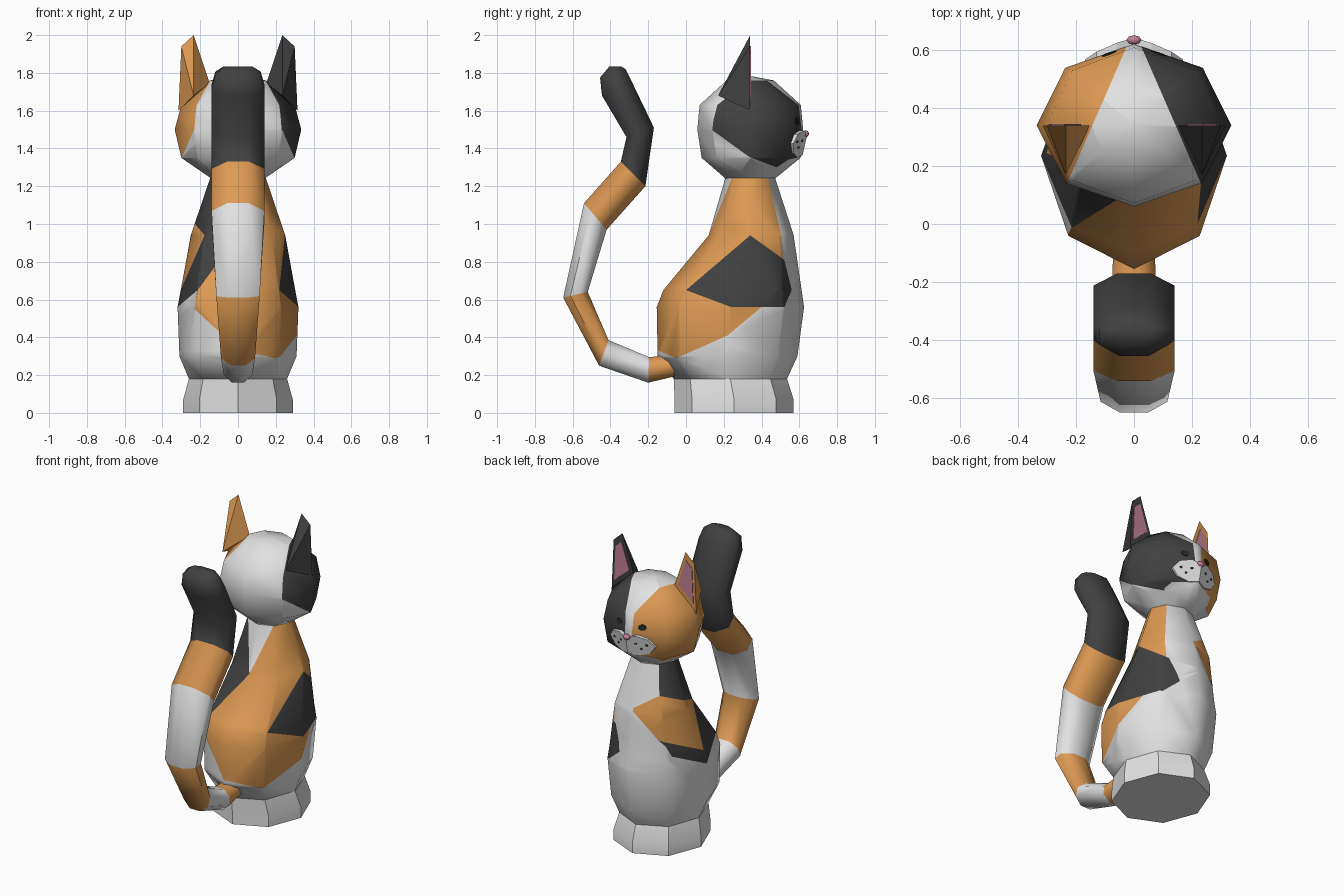
import bpy, bmesh, math
from mathutils import Vector
from mathutils.geometry import intersect_point_line

if "Cube" in bpy.data.objects:
    bpy.data.objects.remove(bpy.data.objects["Cube"])

# Colours
COLOURS = [("white_fur", (0.76, 0.76, 0.76)), ("orange_fur", (0.72, 0.32, 0.085)),
           ("black_fur", (0.052, 0.052, 0.052)), ("soft_pink", (0.55, 0.22, 0.30)),
           ("dark_eye", (0.02, 0.022, 0.02))]
MATS = []
for name, c in COLOURS:
    m = bpy.data.materials.new(name)
    m.diffuse_color = (*c, 1)
    m.use_nodes = True
    m.node_tree.nodes["Principled BSDF"].inputs["Base Color"].default_value = m.diffuse_color
    MATS.append(m)
WHITE, ORANGE, BLACK, PINK, DARK = range(5)


def finish(bm, name, smooth=None):
    bmesh.ops.recalc_face_normals(bm, faces=bm.faces)
    me = bpy.data.meshes.new(name)
    bm.to_mesh(me)
    bm.free()
    for m in MATS:
        me.materials.append(m)
    ob = bpy.data.objects.new(name, me)
    bpy.context.collection.objects.link(ob)
    if smooth:
        bpy.ops.object.select_all(action='DESELECT')
        ob.select_set(True)
        bpy.context.view_layer.objects.active = ob
        bpy.ops.object.shade_smooth_by_angle(angle=math.radians(smooth))
    return ob


def skin(bm, rings, mats=None):
    """Join rings of points into a capped tube."""
    vs = [[bm.verts.new(p) for p in r] for r in rings]
    n = len(vs[0])
    for i in range(len(vs) - 1):
        for k in range(n):
            f = bm.faces.new((vs[i][k], vs[i][(k + 1) % n], vs[i + 1][(k + 1) % n], vs[i + 1][k]))
            f.material_index = mats[i] if mats else WHITE
    for r, j in ((vs[0], 0), (vs[-1], -1)):
        bm.faces.new(r).material_index = mats[j] if mats else WHITE


def loft(rows):
    """Eight-sided upright form from rows of z, x radius, y centre, y radius."""
    bm = bmesh.new()
    skin(bm, [[(xr * math.cos(k * math.pi / 4), yc + yr * math.sin(k * math.pi / 4), z)
               for k in range(8)] for z, xr, yc, yr in rows])
    bmesh.ops.recalc_face_normals(bm, faces=bm.faces)
    return bm


def cut(bm, faces, co, no):
    geom = set(faces)
    for f in faces:
        geom.update(f.edges)
        geom.update(f.verts)
    bmesh.ops.bisect_plane(bm, geom=list(geom), dist=1e-5, plane_co=co, plane_no=no)


def inside(u, v, poly):
    hit = False
    for (a, b), (c, d) in zip(poly, poly[1:] + poly[:1]):
        if (b > v) != (d > v) and u < a + (v - b) * (c - a) / (d - b):
            hit = not hit
    return hit


def paint(bm, axis, poly, where, mat):
    """Cut a patch outline, drawn on axis and z, into the faces and colour it."""
    def point(p):
        return Vector((p[0], 0, p[1])) if axis == 0 else Vector((0, p[0], p[1]))
    side = Vector((0, 1, 0)) if axis == 0 else Vector((1, 0, 0))
    for a, b in zip(poly, poly[1:] + poly[:1]):
        pa, pb = point(a), point(b)
        lo = Vector((min(p[0] for p in poly), min(p[1] for p in poly)))
        hi = Vector((max(p[0] for p in poly), max(p[1] for p in poly)))
        faces = []
        for f in bm.faces:
            us = [v.co[axis] for v in f.verts]
            zs = [v.co.z for v in f.verts]
            if where(f) and max(us) > lo.x and min(us) < hi.x and max(zs) > lo.y and min(zs) < hi.y:
                faces.append(f)
        cut(bm, faces, pa, (pb - pa).cross(side).normalized())
    for f in bm.faces:
        c = f.calc_center_median()
        if where(f) and inside(c[axis], c.z, poly):
            f.material_index = mat


def on_right(f):
    return f.calc_center_median().x > 0.001 and abs(f.normal.z) < 0.95


def on_left(f):
    return f.calc_center_median().x < -0.001 and abs(f.normal.z) < 0.95


def on_left_back(f):
    return on_left(f) and f.normal.y < 0


# Plinth
finish(loft([(0, .29, .255, .315), (.07, .29, .255, .315), (.18, .26, .235, .30)]), "base", 40)

# Body with fur patches
bm = loft([(.18, .26, .235, .30), (.30, .31, .22, .37), (.56, .32, .235, .39), (.65, .303, .246, .366),
           (.94, .25, .345, .225), (1.25, .145, .34, .13)])
paint(bm, 1, [(.43, 1.26), (.25, 1.26), (.12, .94), (-.2, .7), (-.2, .35), (-.05, .29), (.22, .41),
              (.4, .56), (.52, .7), (.504, .94)], on_right, ORANGE)
paint(bm, 1, [(0, .65), (.34, .94), (.52, .81), (.56, .65), (.52, .56), (.24, .56)], on_right, BLACK)
paint(bm, 0, [(.01, .94), (0, .94), (-.215, .65), (-.23, .55), (-.1, .43), (0, .33), (.01, .33)],
      on_left_back, ORANGE)
paint(bm, 1, [(.43, 1.26), (.25, 1.26), (.12, .94), (-.013, .65), (.235, .56), (.47, .67),
              (.52, .78), (.48, 1.06)], on_left, BLACK)
paint(bm, 1, [(.57, .96), (.48, 1.06), (.34, 1.0), (.186, .94), (.246, .65), (.52, .78)], on_left, ORANGE)
finish(bm, "body", 60)

# Head with a coloured mask on each side of a white blaze
bm = loft([(1.24, .14, .34, .13), (1.35, .30, .345, .262), (1.5, .335, .34, .28), (1.63, .30, .34, .268),
           (1.76, .15, .34, .125), (1.78, .02, .34, .02)])
for s in (1, -1):
    cut(bm, bm.faces[:], (s * .03, .6, 0), Vector((s, .435, 0)).normalized())
MASK = [(0, 1.5), (.135, 1.5), (.335, 1.355), (.48, 1.30), (.54, 1.34), (.7, 1.38), (.7, 1.9), (0, 1.9)]
for s, mat in ((1, BLACK), (-1, ORANGE)):
    def masked(f, s=s):
        c = f.calc_center_median()
        return s * c.x > .03 + .435 * (.6 - c.y)
    paint(bm, 1, MASK, masked, mat)
finish(bm, "head", 60)

# Ears with pink inner plates
for s, mat, side in ((1, BLACK, "right"), (-1, ORANGE, "left")):
    front = [Vector((s * x, .34, z)) for x, z in ((.15, 1.745), (.235, 2.0), (.30, 1.94), (.315, 1.60))]
    bm = bmesh.new()
    vs = [bm.verts.new(p) for p in front]
    back = bm.verts.new((s * .232, .15, 1.64))
    bm.faces.new(vs)
    for k in range(4):
        bm.faces.new((vs[k], vs[(k + 1) % 4], back))
    # ridge runs from the tip down to the back of the base
    back.co = Vector((s * .235, .17, 1.68))
    for f in bm.faces:
        f.material_index = mat
    finish(bm, side + "_ear")
    mid = sum(front, Vector()) / 4
    bm = bmesh.new()
    skin(bm, [[mid + (p - mid) * .68 + Vector((0, d, 0)) for p in front] for d in (-.002, .004)], [PINK])
    finish(bm, side + "_inner_ear")


# Whisker pads, following the front of the face
def pad_y(x, z):
    return .643 - .38 * abs(x) - .22 * (1.48 - z)


for s, side in ((1, "right"), (-1, "left")):
    outline = [(0, 1.475), (.06, 1.495), (.13, 1.475), (.168, 1.425), (.13, 1.375), (.06, 1.352), (0, 1.365)]
    bm = bmesh.new()
    skin(bm, [[(s * x, pad_y(x, z) - d, z) for x, z in outline] for d in (.07, 0)])
    finish(bm, side + "_whisker_pad")
    # whisker spots and eye
    spots = [(.055, 1.44, .008, pad_y), (.085, 1.405, .008, pad_y), (.12, 1.435, .008, pad_y),
             (.085, 1.545, .025, lambda x, z: .619 - .34 * x - .10 * max(0, z - 1.5))]
    bm = bmesh.new()
    for cx, cz, r, surf in spots:
        ring = [(cx + r * math.cos(k * math.pi / 4), cz + .8 * r * math.sin(k * math.pi / 4)) for k in range(8)]
        skin(bm, [[(s * x, surf(x, z) + d, z) for x, z in ring] for d in (-.004, .004)], [DARK])
    finish(bm, side + "_eye_and_spots")

# Nose
bm = bmesh.new()
bmesh.ops.create_uvsphere(bm, u_segments=8, v_segments=5, radius=1)
for v in bm.verts:
    v.co = Vector((v.co.x * .027, .634 + v.co.y * .017, 1.478 + v.co.z * .018))
for f in bm.faces:
    f.material_index = PINK
finish(bm, "nose", 60)

# Tail: rows of outer y, z, inner y, z, half width
TAIL = [(-.03, .20, -.05, .31, .07), (-.20, .16, -.195, .295, .075), (-.46, .25, -.41, .385, .09),
        (-.65, .61, -.52, .64, .115), (-.54, 1.11, -.42, .97, .14), (-.345, 1.33, -.215, 1.20, .14),
        (-.315, 1.46, -.17, 1.51, .14), (-.445, 1.68, -.29, 1.76, .14), (-.455, 1.775, -.32, 1.82, .12),
        (-.405, 1.835, -.345, 1.835, .075)]
rings = []
for oy, oz, iy, iz, w in TAIL:
    ring = []
    for k in range(8):
        a = math.pi / 8 + k * math.pi / 4
        c, t = math.cos(a) / math.cos(math.pi / 8), math.sin(a) / math.cos(math.pi / 8)
        ring.append((w * c, (oy + iy) / 2 + t * (oy - iy) / 2, (oz + iz) / 2 + t * (oz - iz) / 2))
    rings.append(ring)
bm = bmesh.new()
skin(bm, rings, [ORANGE, WHITE, ORANGE, WHITE, ORANGE, BLACK, BLACK, BLACK, BLACK])
finish(bm, "tail", 60)
